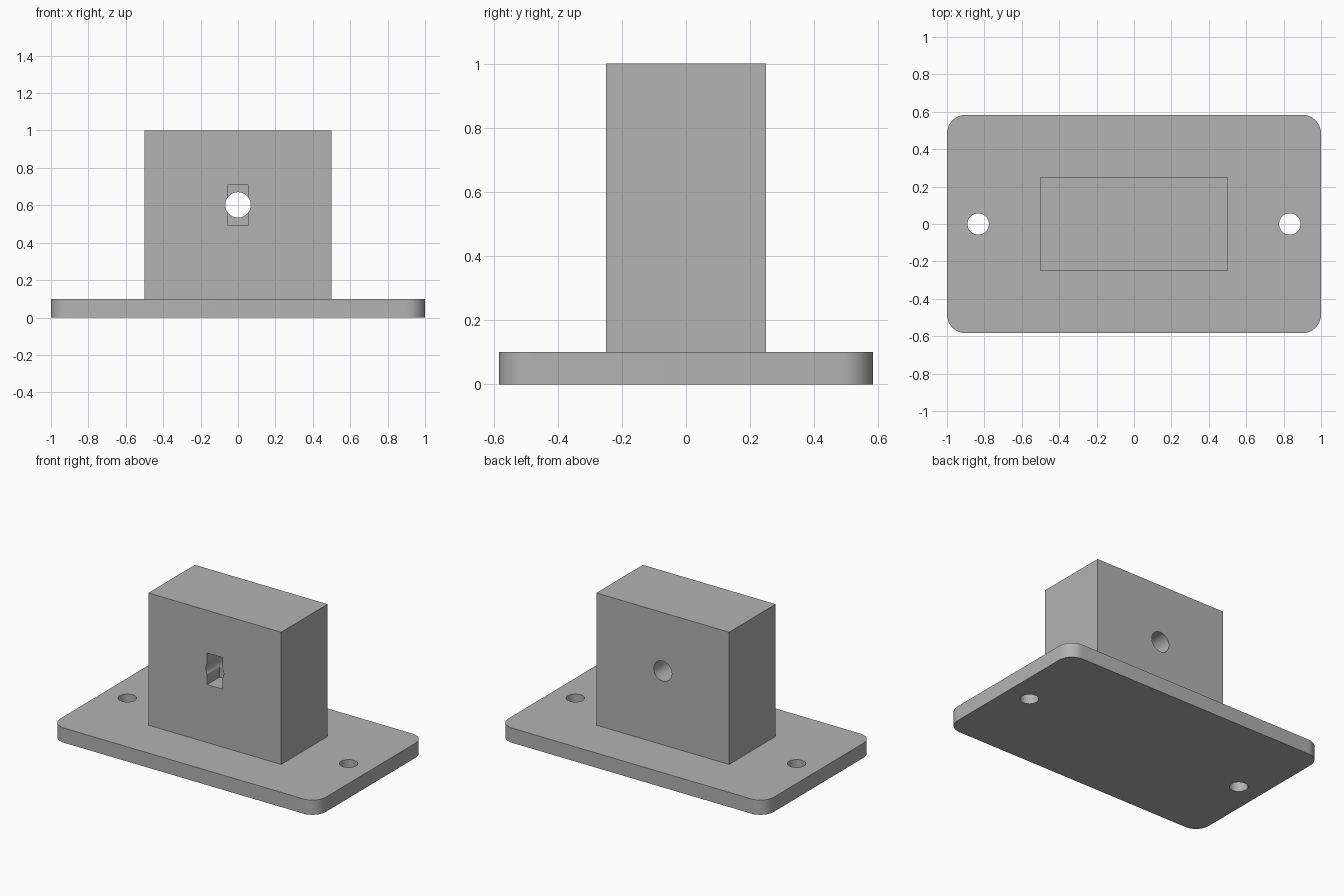
import bpy
import bmesh
from math import radians

cube = bpy.data.objects.get("Cube")
if cube:
    bpy.data.objects.remove(cube, do_unlink=True)

# Plain grey for the whole bracket
grey = bpy.data.materials.new("plain grey")
grey.use_nodes = True
color = (0.45, 0.45, 0.45, 1)
grey.diffuse_color = color
grey.node_tree.nodes["Principled BSDF"].inputs["Base Color"].default_value = color


def box(name, size, center):
    bpy.ops.mesh.primitive_cube_add(size=1, location=center)
    ob = bpy.context.object
    ob.name = name
    ob.scale = size
    bpy.ops.object.transform_apply(location=False, rotation=False, scale=True)
    ob.data.materials.append(grey)
    return ob


def cylinder(name, radius, depth, center, rotation=(0, 0, 0)):
    bpy.ops.mesh.primitive_cylinder_add(vertices=64, radius=radius, depth=depth,
                                        location=center, rotation=rotation)
    ob = bpy.context.object
    ob.name = name
    ob.data.materials.append(grey)
    return ob


def cut(target, cutter):
    cutter.hide_render = True
    bpy.context.view_layer.objects.active = target
    mod = target.modifiers.new("cut", "BOOLEAN")
    mod.operation = "DIFFERENCE"
    mod.solver = "EXACT"
    mod.object = cutter
    bpy.ops.object.modifier_apply(modifier=mod.name)
    bpy.data.objects.remove(cutter, do_unlink=True)


def smooth(ob):
    bpy.ops.object.select_all(action="DESELECT")
    ob.select_set(True)
    bpy.context.view_layer.objects.active = ob
    bpy.ops.object.shade_smooth_by_angle(angle=radians(30))


# Base plate with rounded vertical corners
plate = box("base_plate", (2, 1.167, 0.1), (0, 0, 0.05))
bm = bmesh.new()
bm.from_mesh(plate.data)
upright = [e for e in bm.edges
           if abs(e.verts[0].co.z - e.verts[1].co.z) > 0.05]
bmesh.ops.bevel(bm, geom=upright, offset=0.1, segments=12, profile=0.5,
                affect="EDGES")
bm.to_mesh(plate.data)
bm.free()

# Mounting holes through the plate
for side in (-1, 1):
    cut(plate, cylinder("mounting_hole", 0.057, 0.4, (side * 0.833, 0, 0.05)))

# Upright block with a through bore and a nut slot in its front
block = box("upright_block", (1, 0.5, 0.9), (0, 0, 0.55))
cut(block, cylinder("bore", 0.068, 1, (0, 0, 0.602), (radians(90), 0, 0)))
cut(block, box("nut_slot", (0.114, 0.333, 0.215), (0, -0.283, 0.602)))

for part in (plate, block):
    smooth(part)
